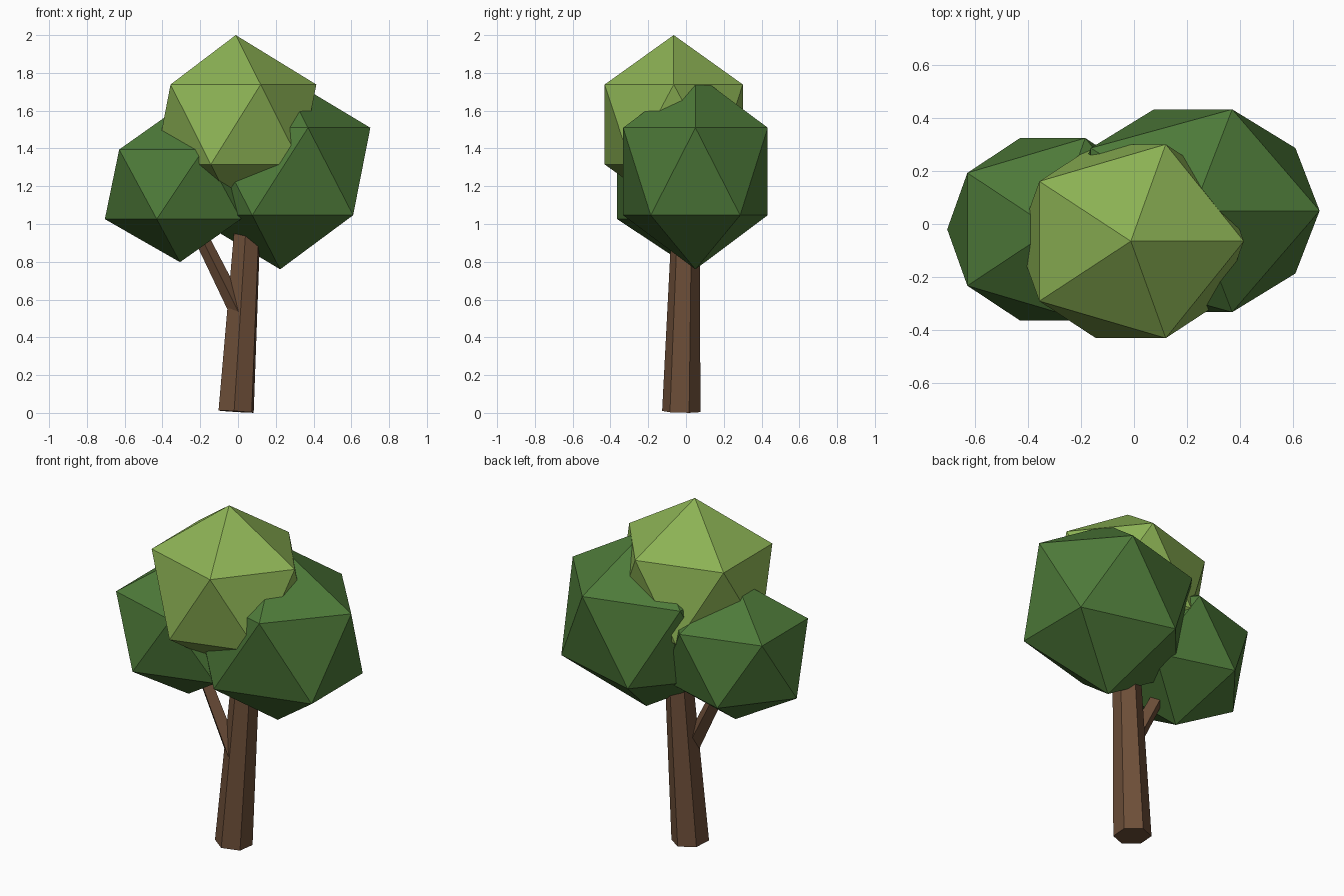
import bpy
import bmesh
from math import cos, sin, tau, radians
from mathutils import Vector

cube = bpy.data.objects.get("Cube")
if cube:
    bpy.data.objects.remove(cube, do_unlink=True)


def material(name, rgb):
    mat = bpy.data.materials.new(name)
    mat.use_nodes = True
    mat.diffuse_color = (*rgb, 1)
    mat.node_tree.nodes["Principled BSDF"].inputs["Base Color"].default_value = (*rgb, 1)
    return mat


bark = material("bark_brown", (0.155, 0.078, 0.041))
dark_green = material("dark_leaf_green", (0.076, 0.195, 0.041))
light_green = material("light_leaf_green", (0.262, 0.445, 0.089))


def finish(name, bm, mat):
    bmesh.ops.recalc_face_normals(bm, faces=bm.faces)
    mesh = bpy.data.meshes.new(name)
    bm.to_mesh(mesh)
    bm.free()
    mesh.materials.append(mat)
    obj = bpy.data.objects.new(name, mesh)
    bpy.context.collection.objects.link(obj)
    return obj


def limb(name, start, end, r_start, r_end, sides, turn):
    """Tapered flat-sided prism running from start to end."""
    start, end = Vector(start), Vector(end)
    tilt = Vector((0, 0, 1)).rotation_difference(end - start)
    bm = bmesh.new()
    rings = []
    for centre, r in ((start, r_start), (end, r_end)):
        angles = [radians(turn) + tau * i / sides for i in range(sides)]
        rings.append([bm.verts.new(centre + tilt @ Vector((r * cos(a), r * sin(a), 0)))
                      for a in angles])
    low, high = rings
    bm.faces.new(low)
    bm.faces.new(high)
    for i in range(sides):
        j = (i + 1) % sides
        bm.faces.new((low[i], low[j], high[j], high[i]))
    return finish(name, bm, bark)


def foliage(name, centre, radii, mat):
    """Twenty-sided leaf clump stretched to the given radii."""
    bm = bmesh.new()
    bmesh.ops.create_icosphere(bm, subdivisions=1, radius=1)
    bmesh.ops.scale(bm, vec=radii, verts=bm.verts)
    bmesh.ops.translate(bm, vec=centre, verts=bm.verts)
    return finish(name, bm, mat)


# Leaning trunk and side branch
limb("trunk", (-0.01, -0.025, 0.007), (0.054, 0, 1.05), 0.102, 0.073, 6, 24)
limb("side_branch", (0.02, -0.045, 0.5), (-0.26, -0.03, 1.06), 0.048, 0.036, 4, 0)

# Leaf clumps
foliage("left_foliage", (0.223, 0.05, 1.278), (0.534, 0.45, 0.518), dark_green)
foliage("right_foliage", (-0.307, -0.02, 1.21), (0.445, 0.405, 0.412), dark_green)
foliage("top_foliage", (-0.012, -0.065, 1.527), (0.477, 0.43, 0.473), light_green)
